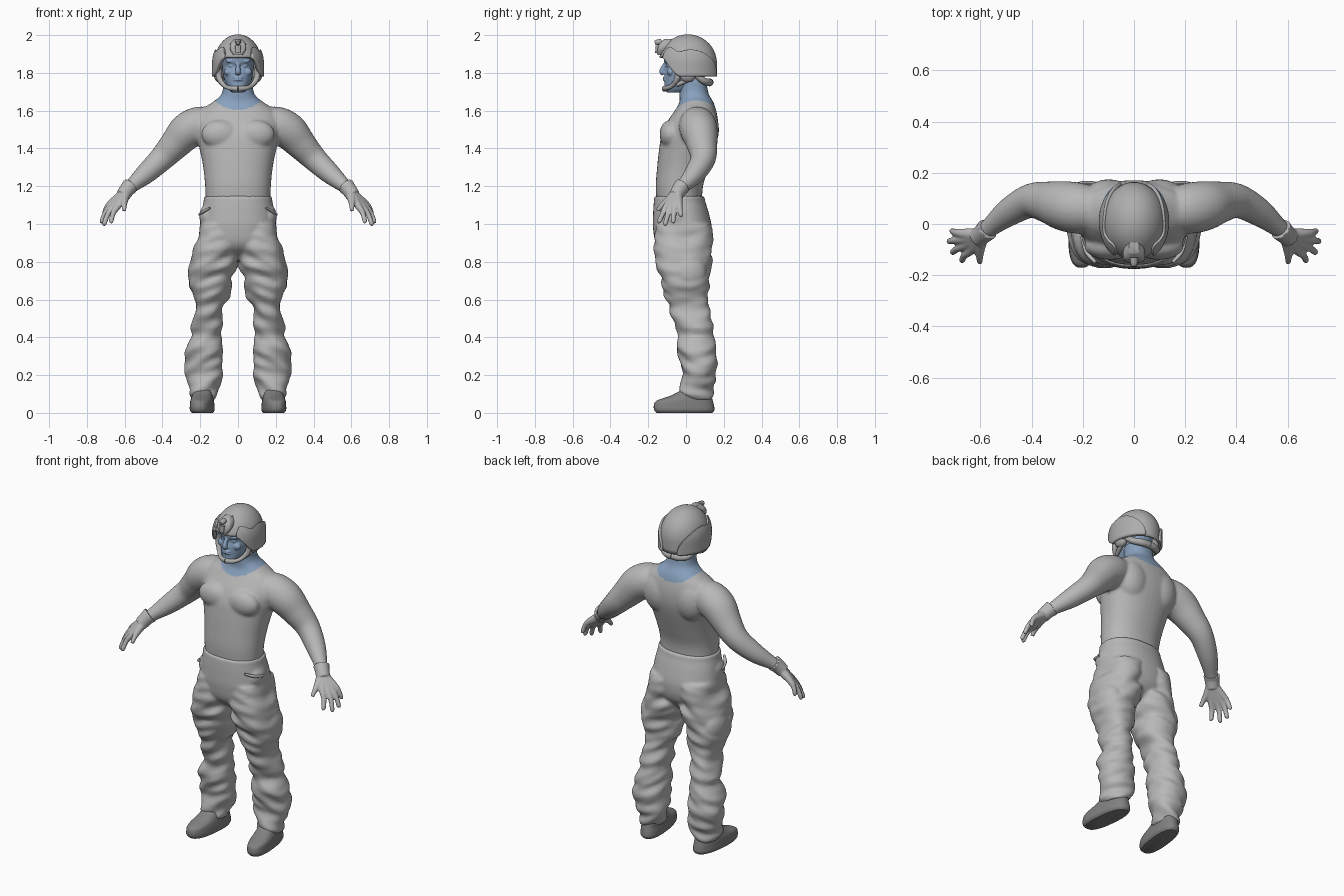
import bpy, bmesh, math
from mathutils import Vector, Matrix, noise

if "Cube" in bpy.data.objects:
    bpy.data.objects.remove(bpy.data.objects["Cube"])


def material(name, rgb):
    m = bpy.data.materials.new(name)
    m.use_nodes = True
    m.diffuse_color = (*rgb, 1)
    m.node_tree.nodes["Principled BSDF"].inputs["Base Color"].default_value = (*rgb, 1)
    return m


CLOTH = material("light grey cloth", (.48, .48, .48))
SKIN = material("blue skin", (.25, .36, .52))
BOOT = material("dark grey boot", (.22, .22, .22))
GEAR = material("grey gear", (.42, .42, .42))


def spline(rows, steps):
    """Smoothly interpolate a short list of equal-length rows."""
    pts = [Vector(r) for r in rows]
    out = []
    for i in range(len(pts) - 1):
        a, b, c, d = pts[max(i - 1, 0)], pts[i], pts[i + 1], pts[min(i + 2, len(pts) - 1)]
        for k in range(steps):
            t = k / steps
            out.append(b + (c - a) * (t / 2) + (a * 2 - b * 5 + c * 4 - d) * (t * t / 2)
                       + (b * 3 - a - c * 3 + d) * (t ** 3 / 2))
    return out + [pts[-1]]


def bridge(bm, rings):
    loops = [[bm.verts.new(p) for p in ring] for ring in rings]
    n = len(loops[0])
    for a, b in zip(loops, loops[1:]):
        for i in range(n):
            bm.faces.new((a[i], a[(i + 1) % n], b[(i + 1) % n], b[i]))
    bm.faces.new(loops[0][::-1])
    bm.faces.new(loops[-1])


def loft(bm, rows, folds=0, square=.9, n=40, steps=6):
    """Stack of level rounded rings: z, x from, x to, y from, y to."""
    rings = []
    for z, x0, x1, y0, y1 in spline(rows, steps):
        ring = []
        for i in range(n):
            a = math.tau * i / n
            c, s = [math.copysign(abs(v) ** square, v) for v in (math.cos(a), math.sin(a))]
            p = Vector(((x0 + x1 + (x1 - x0) * c) / 2, (y0 + y1 + (y1 - y0) * s) / 2, z))
            bump = noise.noise(Vector((p.x * 7, p.y * 7, z * 20 + p.x * 8)))
            ring.append(p + Vector((c, s, 0)) * bump * folds)
        rings.append(ring)
    bridge(bm, rings)


def sweep(bm, rows, n=14, steps=5):
    """Round tube through points: x, y, z, radius."""
    path = spline([Vector(r) for r in rows], steps)
    rings = []
    for i, p in enumerate(path):
        t = (path[min(i + 1, len(path) - 1)] - path[max(i - 1, 0)]).to_3d().normalized()
        u = t.cross(Vector((1, .5, .9))).normalized()
        v = t.cross(u)
        rings.append([p.to_3d() + (u * math.cos(k * math.tau / n) + v * math.sin(k * math.tau / n)) * p[3]
                      for k in range(n)])
    bridge(bm, rings)


def ball(bm, centre, size):
    m = Matrix.Translation(centre) @ Matrix.Diagonal((*size, 1))
    bmesh.ops.create_uvsphere(bm, u_segments=24, v_segments=14, radius=1, matrix=m)


def mirror(bm):
    geo = bmesh.ops.duplicate(bm, geom=bm.verts[:] + bm.edges[:] + bm.faces[:])["geom"]
    bmesh.ops.scale(bm, vec=(-1, 1, 1), verts=[g for g in geo if isinstance(g, bmesh.types.BMVert)])


def finish(name, bm, mats, voxel=0, smooth=4, solid=0):
    """Turn the parts into one object, fused when a voxel size is given."""
    bmesh.ops.recalc_face_normals(bm, faces=bm.faces)
    me = bpy.data.meshes.new(name)
    bm.to_mesh(me)
    bm.free()
    ob = bpy.data.objects.new(name, me)
    bpy.context.collection.objects.link(ob)
    if voxel:
        r = ob.modifiers.new("fuse", 'REMESH')
        r.mode, r.voxel_size = 'VOXEL', voxel
        s = ob.modifiers.new("soften", 'SMOOTH')
        s.factor, s.iterations = .5, smooth
        dg = bpy.context.evaluated_depsgraph_get()
        ob_mesh = bpy.data.meshes.new_from_object(ob.evaluated_get(dg))
        ob.modifiers.clear()
        ob.data = ob_mesh
    if solid:
        s = ob.modifiers.new("thickness", 'SOLIDIFY')
        s.thickness, s.offset = solid, 0
    ob.data.materials.clear()
    for m in mats:
        ob.data.materials.append(m)
    bpy.ops.object.select_all(action='DESELECT')
    ob.select_set(True)
    bpy.context.view_layer.objects.active = ob
    bpy.ops.object.shade_smooth_by_angle(angle=math.radians(45))
    return ob


# Torso with shoulders, arms and neck
bm = bmesh.new()
sweep(bm, [(.13, .06, 1.53, .08), (.2, .06, 1.525, .098), (.27, .07, 1.49, .098), (.335, .085, 1.42, .082),
           (.405, .09, 1.345, .067), (.49, .045, 1.265, .055), (.565, -.015, 1.2, .037), (.59, -.035, 1.175, .034)],
      n=24)
ball(bm, (.095, -.085, 1.475), (.1, .055, .075))
ball(bm, (.1, .1, 1.5), (.1, .075, .12))
mirror(bm)
loft(bm, [(z, -w, w, f, b) for z, w, f, b in (
    (1.1, .17, -.155, .085), (1.2, .174, -.16, .09), (1.3, .184, -.153, .12), (1.4, .204, -.142, .152),
    (1.47, .22, -.13, .168), (1.54, .225, -.1, .17), (1.6, .2, -.06, .16), (1.645, .135, -.035, .145),
    (1.69, .086, -.035, .12), (1.77, .078, -.035, .105))])
torso = finish("torso_and_arms", bm, [CLOTH, SKIN], .009, 5)
for f in torso.data.polygons:
    if (f.center.x / .15) ** 2 + ((min(f.center.z, 1.72) - 1.72) / .115) ** 2 < 1:
        f.material_index = 1

# Loose trousers
bm = bmesh.new()
loft(bm, [(.07, .125, .24, -.02, .13), (.1, .11, .25, -.025, .14), (.17, .09, .265, -.02, .155),
          (.25, .075, .285, -.03, .16), (.33, .07, .272, -.04, .157), (.4, .075, .25, -.04, .147),
          (.5, .08, .236, -.072, .132), (.58, .065, .235, -.1, .12), (.64, .045, .245, -.118, .115),
          (.72, .02, .265, -.14, .125), (.8, .005, .252, -.16, .135), (.9, 0, .225, -.165, .138),
          (1, 0, .2, -.16, .13)], folds=.024)
# pocket swell and rumpled cuff
ball(bm, (.165, -.05, 1.04), (.04, .07, .06))
ball(bm, (.2, .01, .74), (.066, .1, .1))
mirror(bm)
loft(bm, [(z, -w, w, f, b) for z, w, f, b in (
    (.81, .1, -.06, .07), (.88, .19, -.15, .125), (.97, .203, -.174, .138), (1.06, .194, -.174, .12),
    (1.12, .182, -.17, .102), (1.148, .18, -.167, .098))])
finish("trousers", bm, [CLOTH], .009, 3)

# Pocket flaps at the hips
bm = bmesh.new()
sweep(bm, [(.15, -.15, 1.085, .006), (.185, -.11, 1.065, .009), (.203, -.05, 1.05, .007)])
mirror(bm)
finish("pocket_edges", bm, [CLOTH])

# Boots, toes turned slightly out
bm = bmesh.new()
loft(bm, [(0, .135, .24, -.155, .14), (.015, .127, .25, -.168, .15), (.04, .127, .25, -.17, .148),
          (.065, .13, .248, -.155, .142), (.09, .133, .243, -.085, .136), (.12, .135, .238, -.03, .13),
          (.16, .135, .235, -.01, .125)], square=.8)
for v in bm.verts:
    v.co.x -= v.co.y * .1
mirror(bm)
finish("boots", bm, [BOOT])

# Gloves: every finger runs from wrist to tip, fused into a hand
bm = bmesh.new()
wrist = (.595, -.045, 1.165, .03)
for knuckle, tip in (((.637, -.102, 1.095), (.672, -.142, 1.012)), ((.66, -.083, 1.09), (.708, -.11, 1)),
                     ((.672, -.06, 1.096), (.722, -.068, 1.012)), ((.673, -.037, 1.11), (.71, -.028, 1.045))):
    mid = Vector(knuckle).lerp(Vector(tip), .5) + Vector((.006, 0, .004))
    sweep(bm, [wrist, (*knuckle, .019), (*mid, .014), (*tip, .012), (*(Vector(tip) + Vector((.002, -.002, -.006))), .005)])
sweep(bm, [wrist, (.602, -.095, 1.125, .021), (.603, -.13, 1.095, .014), (.602, -.15, 1.07, .011)])
sweep(bm, [(.572, -.02, 1.2, .046), (.585, -.033, 1.185, .041), (.61, -.055, 1.15, .038)], n=20)
mirror(bm)
finish("gloves", bm, [CLOTH], .005, 4)

# Head and face
bm = bmesh.new()
loft(bm, [(z, -w, w, f, b) for z, w, f, b in (
    (1.695, .03, -.1, -.02), (1.715, .05, -.113, .04), (1.755, .07, -.113, .085), (1.8, .08, -.112, .11),
    (1.835, .084, -.104, .12), (1.86, .086, -.115, .125), (1.9, .086, -.113, .12), (1.95, .06, -.07, .09))])
sweep(bm, [(0, -.1, 1.86, .009), (0, -.118, 1.835, .011), (0, -.127, 1.808, .015), (0, -.118, 1.795, .013)])
for s in (-1, 1):
    ball(bm, (s * .036, -.096, 1.862), (.03, .016, .009))
    ball(bm, (s * .034, -.09, 1.836), (.016, .013, .009))
    ball(bm, (s * .052, -.082, 1.805), (.022, .02, .02))
for z in (1.763, 1.775):
    ball(bm, (0, -.11, z), (.027, .013, .006))
finish("head", bm, [SKIN], .0045, 2)


# Helmet shells share one dome surface
def rim(a):
    t = min(max((abs(a) - .55) / .8, 0), 1)
    return 1.88 - .1 * t * t * (3 - 2 * t)


def shell(bm, a0, a1, top, grow, n=56, rows=14):
    grid = []
    for i in range(n + 1):
        a = a0 + (a1 - a0) * i / n
        col = []
        for k in range(rows + 1):
            z = top(a) - (top(a) - rim(a)) * (1 - math.cos(k / rows * math.pi / 2))
            r = math.sqrt(max(1 - (max(z - 1.85, 0) / .148) ** 2, 0)) * grow
            col.append(bm.verts.new((.12 * r * math.sin(a), .01 - .148 * r * math.cos(a), z)))
        grid.append(col)
    for a, b in zip(grid, grid[1:]):
        for k in range(rows):
            bm.faces.new((a[k], a[k + 1], b[k + 1], b[k]))
    bmesh.ops.remove_doubles(bm, verts=bm.verts, dist=.0005)


bm = bmesh.new()
shell(bm, -math.pi, math.pi, lambda a: 1.998, 1)
finish("helmet_dome", bm, [GEAR], solid=.012)

# Raised side covers with an arched top edge
bm = bmesh.new()
shell(bm, .6, 2.75, lambda a: rim(a) + .02 + .12 * math.sin((a - .6) / 2.15 * math.pi) ** .6, 1.07, n=32)
mirror(bm)
finish("helmet_side_covers", bm, [GEAR], solid=.018)

# Front bracket
bm = bmesh.new()
loft(bm, [(1.895, -.025, .025, -.152, -.12), (1.925, -.042, .042, -.152, -.1), (1.955, -.04, .04, -.14, -.08),
          (1.98, -.02, .02, -.115, -.07)], square=.6)
sweep(bm, [(0, -.13, 1.965, .016), (0, -.155, 1.962, .014), (0, -.165, 1.96, .009)])
loft(bm, [(1.905, -.013, .013, -.163, -.13), (1.945, -.016, .016, -.162, -.12)], square=.5)
finish("helmet_bracket", bm, [GEAR])

# Chin straps, ear pads, nape band and chin cup
bm = bmesh.new()
sweep(bm, [(.1, -.045, 1.83, .014), (.1, -.045, 1.775, .016), (.075, -.07, 1.735, .012), (.045, -.1, 1.72, .012),
           (0, -.113, 1.716, .016)])
sweep(bm, [(.098, .06, 1.8, .012), (.098, .01, 1.765, .014), (.08, -.05, 1.735, .01)])
sweep(bm, [(.1, .04, 1.8, .015), (.085, .09, 1.76, .018), (.045, .12, 1.75, .02), (0, .126, 1.75, .02)])
ball(bm, (.1, .01, 1.79), (.028, .045, .04))
mirror(bm)
finish("helmet_straps", bm, [GEAR])
